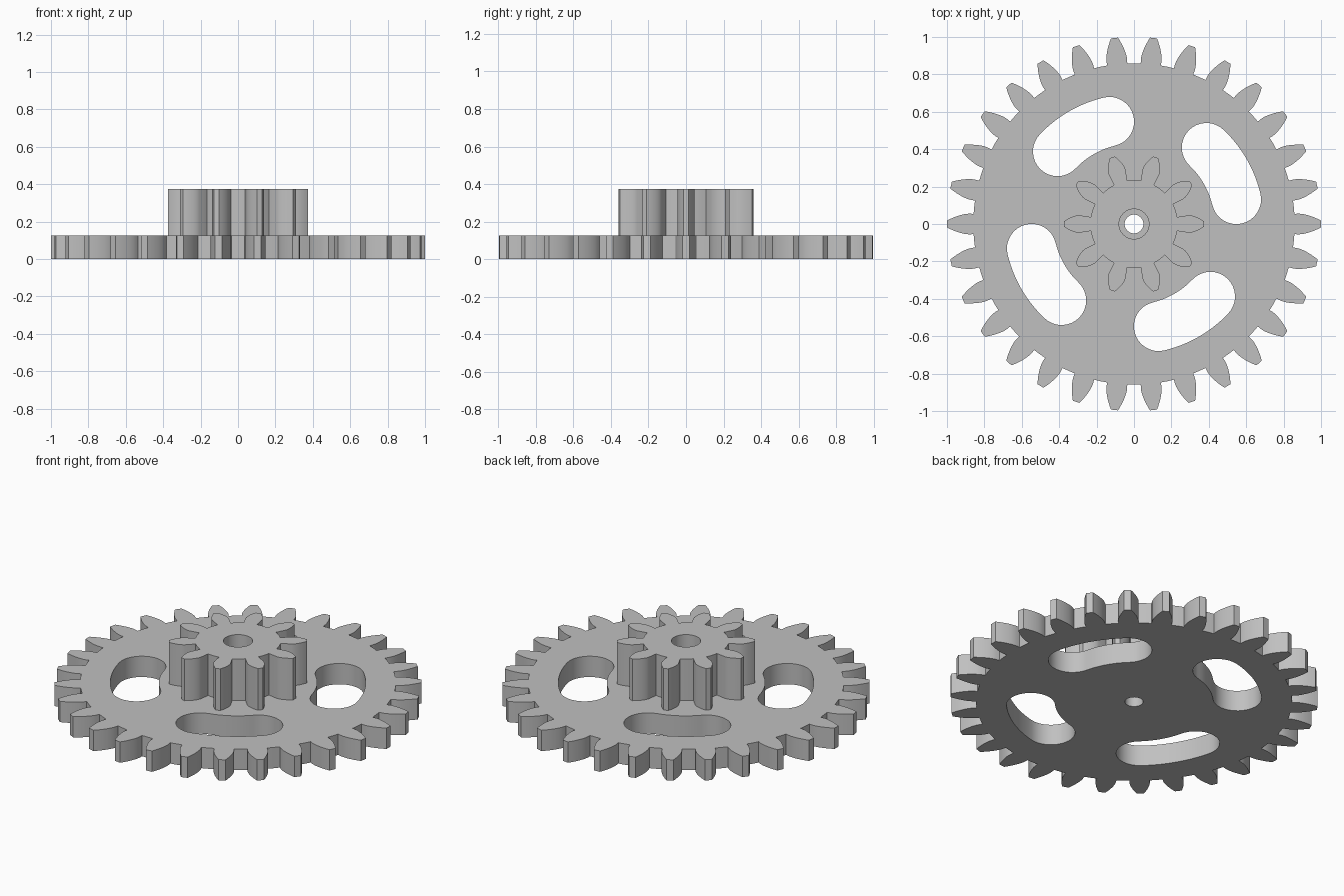
import bpy, bmesh, math
from math import pi, cos, sin, radians

cube = bpy.data.objects.get("Cube")
if cube:
    bpy.data.objects.remove(cube, do_unlink=True)

MODULE = 0.0625          # tooth size shared by both gears
PLATE_TOP = 0.125
PINION_TOP = 0.375

grey = bpy.data.materials.new("plain grey")
grey.use_nodes = True
grey.diffuse_color = (0.53, 0.53, 0.53, 1)
grey.node_tree.nodes["Principled BSDF"].inputs["Base Color"].default_value = grey.diffuse_color


def arc(radius, start, end, steps, cx=0.0, cy=0.0):
    """Points along an arc, both ends included."""
    angles = [start + (end - start) * i / steps for i in range(steps + 1)]
    return [(cx + radius * cos(a), cy + radius * sin(a)) for a in angles]


def circle(radius):
    return arc(radius, 0, 2 * pi, 48)[:-1]


def gear_outline(teeth, backlash=0.004, steps=7):
    """Involute gear outline with a tooth centred on +x."""
    pitch = MODULE * teeth / 2
    tip, root = pitch + MODULE, pitch - 1.25 * MODULE
    pressure = radians(20)
    base = pitch * cos(pressure)

    def half_angle(r):
        a = math.acos(min(1, base / r))
        inv = math.tan(a) - a
        return pi / (2 * teeth) + math.tan(pressure) - pressure - inv - backlash / pitch

    flank = [(root, half_angle(base))]
    for i in range(steps + 1):
        r = base + (tip - base) * i / steps
        flank.append((r, half_angle(r)))
    points = []
    for t in range(teeth):
        mid = 2 * pi * t / teeth
        tooth = [(r, mid - h) for r, h in flank]
        tooth += [(r, mid + h) for r, h in reversed(flank)]
        tooth.append((root, mid + pi / teeth))      # middle of the root gap
        points += [(r * cos(a), r * sin(a)) for r, a in tooth]
    return points


def slot_outline(mid, spread=radians(16.5), radius=0.563, half=0.132):
    """Curved slot with round ends, following a circle about the axis."""
    a, b = mid - spread, mid + spread
    points = arc(radius + half, a, b, 14)
    points += arc(half, b, b + pi, 16, radius * cos(b), radius * sin(b))[1:]
    points += arc(radius - half, b, a, 14)[1:]
    points += arc(half, a + pi, a + 2 * pi, 16, radius * cos(a), radius * sin(a))[1:-1]
    return points


def solid(name, outlines, bottom, top, open_bottom=False):
    """Extrude a flat outline with holes into a mesh object."""
    curve = bpy.data.curves.new(name + " outline", "CURVE")
    curve.dimensions = "2D"
    curve.fill_mode = "BOTH"
    curve.extrude = (top - bottom) / 2
    for outline in outlines:
        spline = curve.splines.new("POLY")
        spline.points.add(len(outline) - 1)
        for point, (x, y) in zip(spline.points, outline):
            point.co = (x, y, 0, 1)
        spline.use_cyclic_u = True
    helper = bpy.data.objects.new(name + " helper", curve)
    bpy.context.collection.objects.link(helper)
    graph = bpy.context.evaluated_depsgraph_get()
    mesh = bpy.data.meshes.new_from_object(helper.evaluated_get(graph))
    bpy.data.objects.remove(helper, do_unlink=True)

    bm = bmesh.new()
    bm.from_mesh(mesh)
    bmesh.ops.remove_doubles(bm, verts=bm.verts, dist=0.00005)
    bmesh.ops.translate(bm, verts=bm.verts, vec=(0, 0, (top + bottom) / 2))
    bmesh.ops.recalc_face_normals(bm, faces=bm.faces)
    if open_bottom:
        hidden = [f for f in bm.faces if f.normal.z < -0.9]
        bmesh.ops.delete(bm, geom=hidden, context="FACES")
    bm.to_mesh(mesh)
    bm.free()

    mesh.name = name
    mesh.materials.clear()
    mesh.materials.append(grey)
    obj = bpy.data.objects.new(name, mesh)
    bpy.context.collection.objects.link(obj)
    bpy.ops.object.select_all(action="DESELECT")
    obj.select_set(True)
    bpy.context.view_layer.objects.active = obj
    bpy.ops.object.shade_smooth_by_angle(angle=radians(25))
    return obj


# Large gear with an axle hole and four curved slots
slots = [slot_outline(radians(30 + 90 * i)) for i in range(4)]
solid("large_gear", [gear_outline(30), circle(0.05)] + slots, 0, PLATE_TOP)

# Small gear on top, with a wider bore
solid("small_gear", [gear_outline(10), circle(0.08)], PLATE_TOP, PINION_TOP, open_bottom=True)
